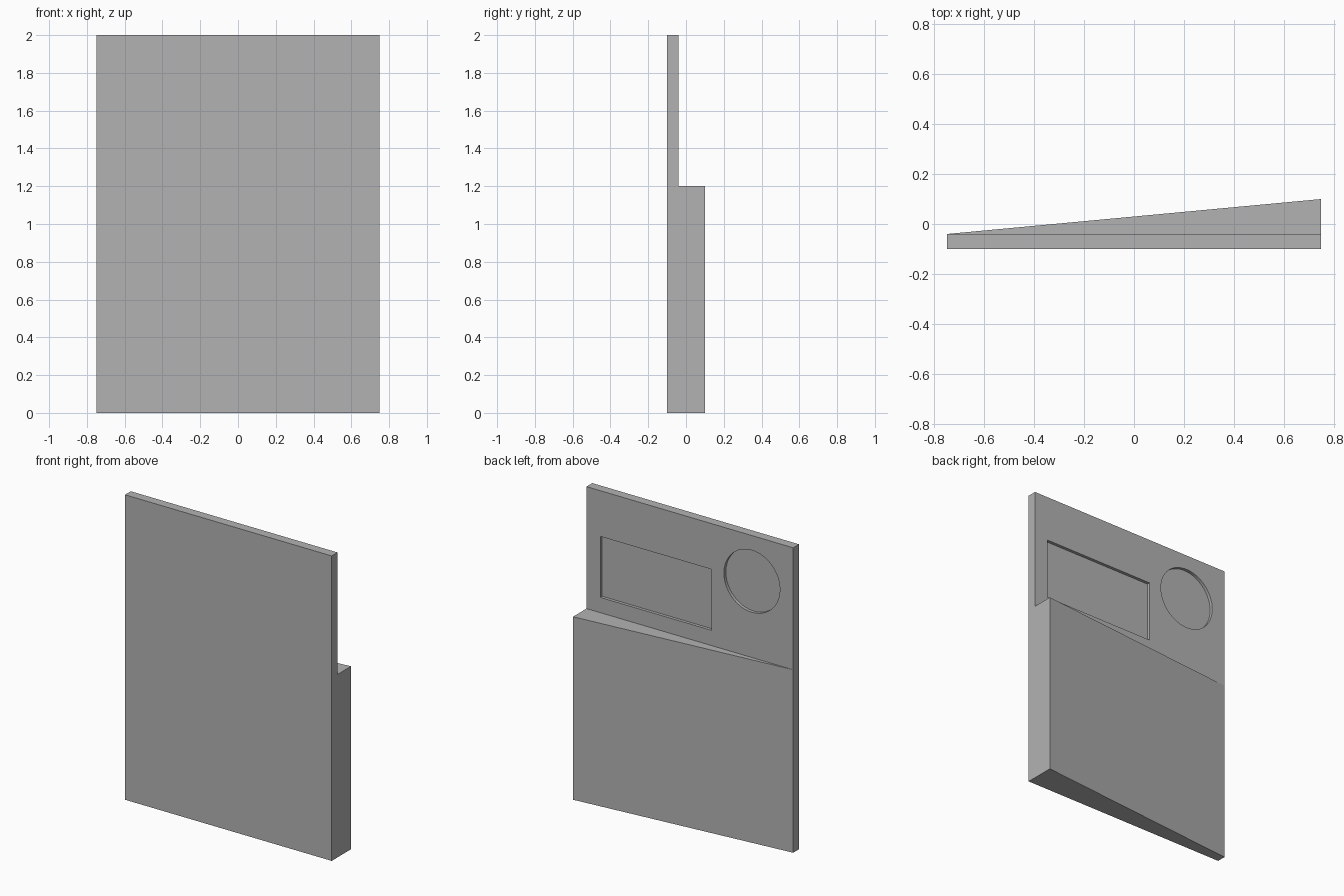
import bpy, bmesh, math

cube = bpy.data.objects.get("Cube")
if cube:
    bpy.data.objects.remove(cube, do_unlink=True)

HALF_W, FRONT, PANEL_BACK, WEDGE_BACK = 0.75, -0.10, -0.04, 0.10
LEDGE_Z, TOP_Z, RECESS = 1.2, 2.0, 0.02

grey = bpy.data.materials.new("plain grey")
grey.use_nodes = True
colour = (0.45, 0.45, 0.45, 1)
grey.diffuse_color = colour
grey.node_tree.nodes["Principled BSDF"].inputs["Base Color"].default_value = colour


def extrude_up(bm, face, height):
    """Extrude a face straight up and return the new cap."""
    out = bmesh.ops.extrude_face_region(bm, geom=[face])["geom"]
    bmesh.ops.translate(bm, vec=(0, 0, height),
                        verts=[g for g in out if isinstance(g, bmesh.types.BMVert)])
    return next(g for g in out if isinstance(g, bmesh.types.BMFace))


# Body: tapered lower block, with a thin panel rising from its front strip
bm = bmesh.new()
footprint = [(-HALF_W, FRONT), (HALF_W, FRONT), (HALF_W, PANEL_BACK),
             (HALF_W, WEDGE_BACK), (-HALF_W, PANEL_BACK)]
base = bm.faces.new([bm.verts.new((x, y, 0)) for x, y in footprint])
ledge = extrude_up(bm, base, LEDGE_Z)
if not any(abs(f.calc_center_median().z) < 1e-5 for f in bm.faces):
    bm.faces.new([v for v in bm.verts if v.co.z < 1e-5])
seam = [v for v in ledge.verts if abs(v.co.y - PANEL_BACK) < 1e-4]
bmesh.ops.connect_verts(bm, verts=seam)
strip = min((f for f in bm.faces if all(v.co.z > LEDGE_Z - 1e-4 for v in f.verts)),
            key=lambda f: f.calc_center_median().y)
extrude_up(bm, strip, TOP_Z - LEDGE_Z)
# Remove the covered strip if the extrusion kept it inside the body
hidden = [f for f in bm.faces
          if all(abs(v.co.z - LEDGE_Z) < 1e-4 and v.co.y < PANEL_BACK + 1e-4 for v in f.verts)]
bmesh.ops.delete(bm, geom=hidden, context='FACES_ONLY')
bmesh.ops.recalc_face_normals(bm, faces=bm.faces)
bmesh.ops.dissolve_limit(bm, angle_limit=0.01, verts=bm.verts, edges=bm.edges)
mesh = bpy.data.meshes.new("wedge_backed_panel")
bm.to_mesh(mesh)
bm.free()
body = bpy.data.objects.new("wedge_backed_panel", mesh)
bpy.context.collection.objects.link(body)
mesh.materials.append(grey)


def cut_recess(cutter):
    """Subtract a cutter from the body, then discard it."""
    cutter.hide_render = True
    bpy.context.view_layer.objects.active = body
    mod = body.modifiers.new("recess", 'BOOLEAN')
    mod.operation, mod.solver, mod.object = 'DIFFERENCE', 'EXACT', cutter
    bpy.ops.object.modifier_apply(modifier=mod.name)
    bpy.data.objects.remove(cutter, do_unlink=True)


# Rectangular recess in the back of the panel
left, right = -0.157, 0.65
bpy.ops.mesh.primitive_cube_add(size=1, location=((left + right) / 2, PANEL_BACK, 1.5))
window = bpy.context.object
window.name = "window_cutter"
window.scale = (right - left, RECESS * 2, 0.4)
bpy.context.view_layer.update()
cut_recess(window)

# Round recess beside it
bpy.ops.mesh.primitive_cylinder_add(vertices=64, radius=0.203, depth=RECESS * 2,
                                    location=(-0.45, PANEL_BACK, 1.7),
                                    rotation=(math.pi / 2, 0, 0))
dial = bpy.context.object
dial.name = "round_cutter"
bpy.context.view_layer.update()
cut_recess(dial)

# Flat faces, with smooth walls only around the round recess
bpy.ops.object.select_all(action='DESELECT')
body.select_set(True)
bpy.context.view_layer.objects.active = body
bpy.ops.object.shade_smooth_by_angle(angle=math.radians(30))
